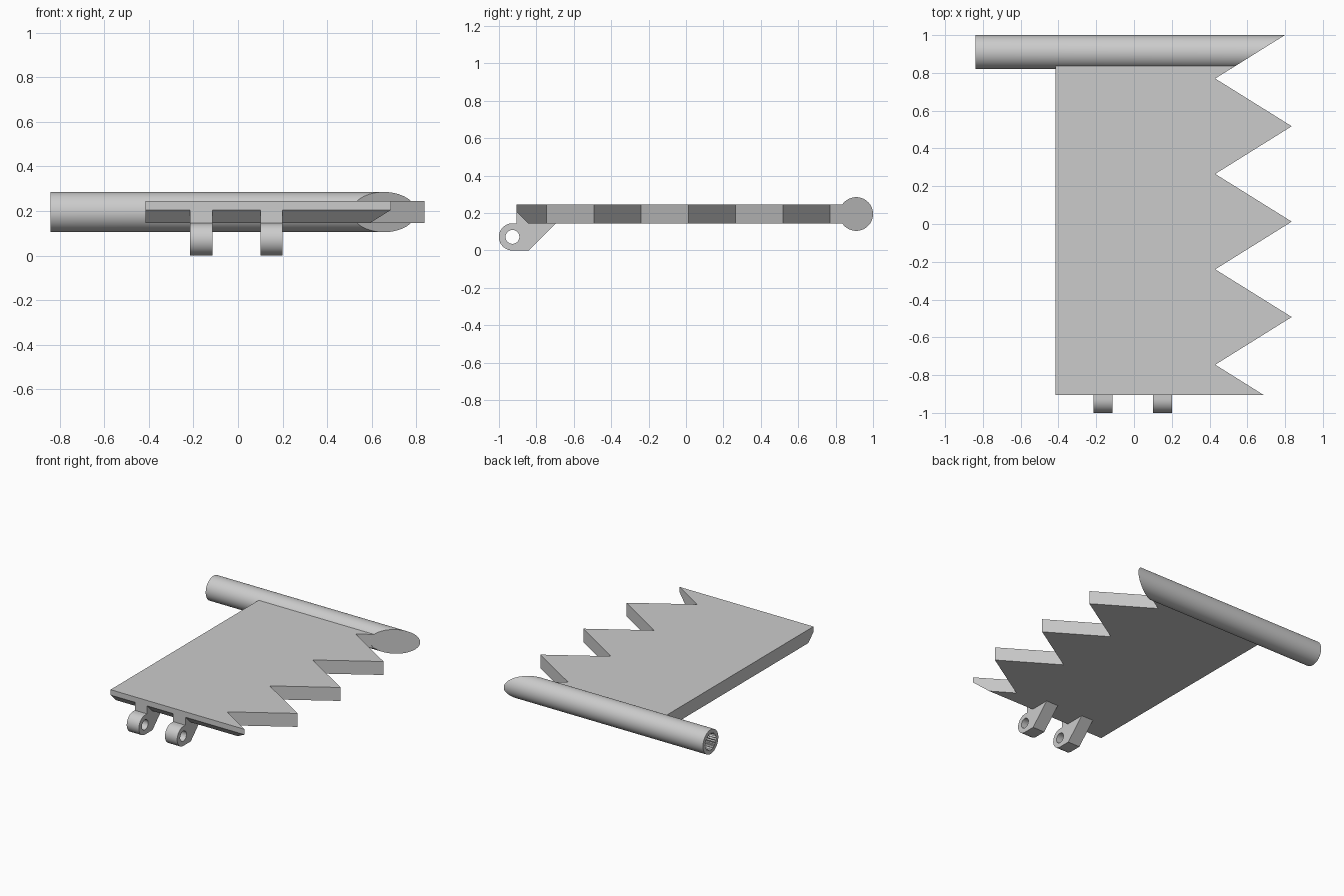
import bpy, bmesh
from math import sin, cos, pi, radians
from mathutils import Vector

if "Cube" in bpy.data.objects:
    bpy.data.objects.remove(bpy.data.objects["Cube"])

grey = bpy.data.materials.new("plain grey")
grey.use_nodes = True
grey.diffuse_color = (0.6, 0.6, 0.6, 1)
grey.node_tree.nodes["Principled BSDF"].inputs["Base Color"].default_value = (0.6, 0.6, 0.6, 1)

# Shared layout: saw-tooth edge, barrel and hinge pin
VALLEY, TIP, PITCH, TOP_Y = 0.43, 0.835, 0.505, 0.77
FRONT, BOTTOM, TOP = -0.905, 0.145, 0.245
BARREL = Vector((0, 0.91, 0.195))
PIN = Vector((0, -0.928, 0.0725))
SLANT = Vector((PITCH / 2, VALLEY - TIP, 0))


def prism(name, outline, start, sweep):
    """Extrude a closed outline of 3D points, shifted by start, along sweep."""
    bm = bmesh.new()
    face = bm.faces.new([bm.verts.new(Vector(p) + Vector(start)) for p in outline])
    ext = bmesh.ops.extrude_face_region(bm, geom=[face], use_keep_orig=True)
    bmesh.ops.translate(bm, vec=sweep, verts=[g for g in ext["geom"] if isinstance(g, bmesh.types.BMVert)])
    bmesh.ops.recalc_face_normals(bm, faces=bm.faces)
    return finish(name, bm)


def finish(name, bm):
    mesh = bpy.data.meshes.new(name)
    bm.to_mesh(mesh)
    bm.free()
    mesh.materials.append(grey)
    obj = bpy.data.objects.new(name, mesh)
    bpy.context.collection.objects.link(obj)
    return obj


def slice_off(obj, point, normal):
    """Cut away the part lying on the normal side of a plane and cap it."""
    bm = bmesh.new()
    bm.from_mesh(obj.data)
    cut = bmesh.ops.bisect_plane(bm, geom=bm.verts[:] + bm.edges[:] + bm.faces[:],
                                 plane_co=point, plane_no=normal, clear_outer=True)
    edges = [g for g in cut["geom_cut"] if isinstance(g, bmesh.types.BMEdge)]
    bmesh.ops.holes_fill(bm, edges=edges)
    bmesh.ops.recalc_face_normals(bm, faces=bm.faces)
    bm.to_mesh(obj.data)
    bm.free()


def select_only(obj):
    bpy.ops.object.select_all(action="DESELECT")
    obj.select_set(True)
    bpy.context.view_layer.objects.active = obj


def bore(obj, cutter):
    mod = obj.modifiers.new("bore", "BOOLEAN")
    mod.operation, mod.solver, mod.object = "DIFFERENCE", "EXACT", cutter
    select_only(obj)
    bpy.ops.object.modifier_apply(modifier=mod.name)
    bpy.data.objects.remove(cutter)


def ring(center, radii, count):
    """Circle in the YZ plane; alternating radii make a splined outline."""
    return [center + Vector((0, radii[i % len(radii)] * cos(2 * pi * i / count),
                             radii[i % len(radii)] * sin(2 * pi * i / count))) for i in range(count)]


# Saw-toothed plate with a bevelled front underside
back = 0.84
edge = [(-0.415, FRONT), (VALLEY + (TOP_Y - 3 * PITCH - FRONT) * 1.6, FRONT)]
for i in range(3, -1, -1):
    edge.append((VALLEY, TOP_Y - i * PITCH))
    if i:
        edge.append((TIP, TOP_Y - (i - 0.5) * PITCH))
edge += [(VALLEY + (back - TOP_Y) * 1.6, back), (-0.415, back)]
plate = prism("toothed_plate", [(x, y, 0) for x, y in edge], (0, 0, BOTTOM), (0, 0, TOP - BOTTOM))
slice_off(plate, (0, FRONT, 0.205), (0, -1, -1))

# Round barrel, cut on a slant in line with the teeth, with a splined socket
barrel = prism("round_barrel", ring(BARREL, [0.09], 64), (-0.84, 0, 0), (2, 0, 0))
slice_off(barrel, (VALLEY, TOP_Y, 0), SLANT)
bore(barrel, prism("socket_cutter", ring(BARREL, [0.066, 0.057], 48), (-0.9, 0, 0), (0.3, 0, 0)))

# Two hinge lugs with pin holes
nose = [PIN + Vector((0, 0.0725 * cos(a), 0.0725 * sin(a)))
        for a in (pi / 2 + pi * i / 24 for i in range(25))]
body = [(0, -0.84, 0), (0, -0.84 + BOTTOM, BOTTOM), (0, -0.8, 0.205), (0, FRONT, 0.205), (0, FRONT, BOTTOM)]
lugs = []
for name, x in (("right_hinge_lug", -0.215), ("left_hinge_lug", 0.1)):
    lug = prism(name, nose + body, (x, 0, 0), (0.1, 0, 0))
    bore(lug, prism("pin_cutter", ring(PIN, [0.037], 40), (x - 0.1, 0, 0), (0.3, 0, 0)))
    lugs.append(lug)

# Smooth round walls, keep crisp edges
for obj in [barrel] + lugs:
    select_only(obj)
    bpy.ops.object.shade_smooth_by_angle(angle=radians(20))
